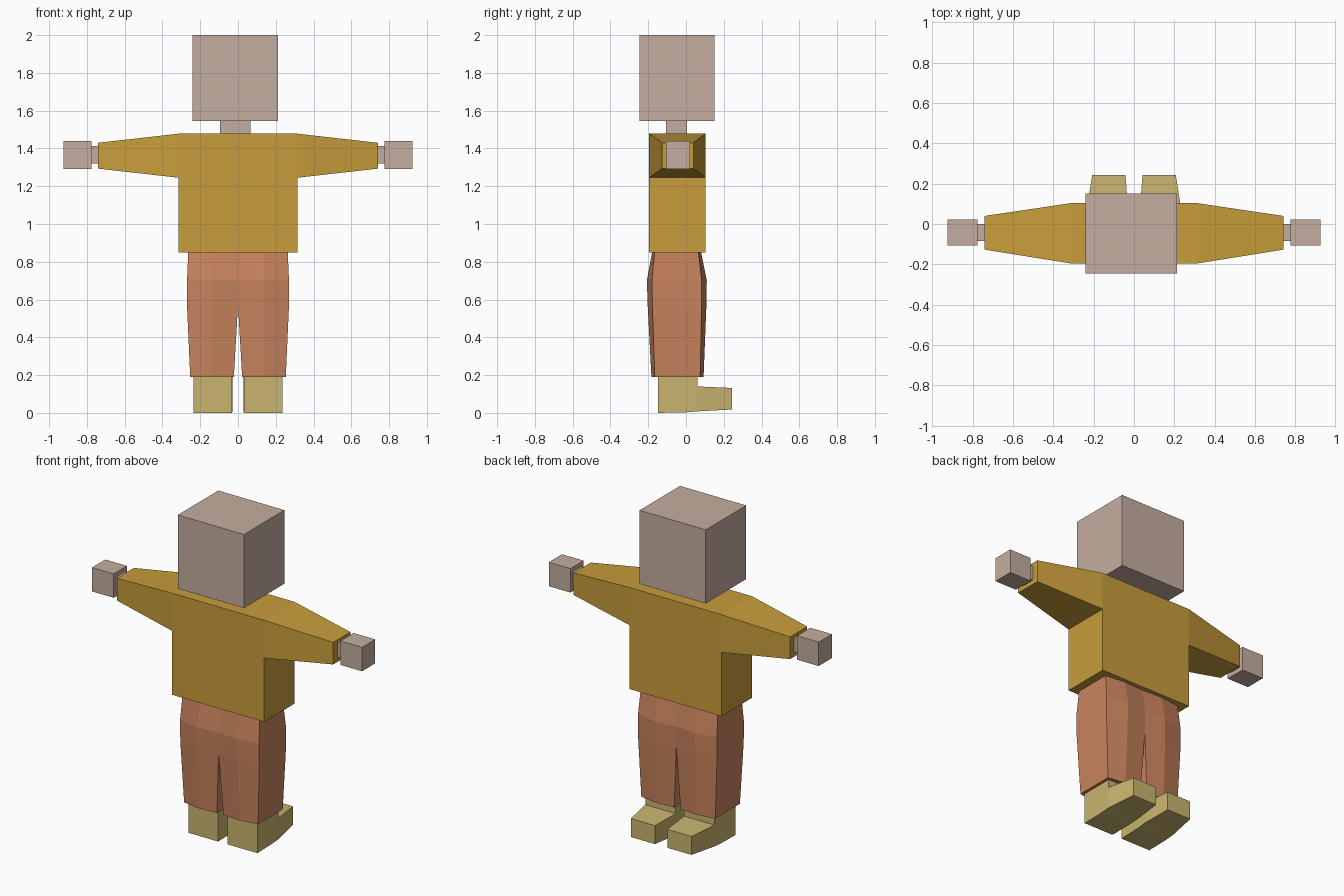
import bpy, bmesh

if "Cube" in bpy.data.objects:
    bpy.data.objects.remove(bpy.data.objects["Cube"])


def material(name, rgb):
    m = bpy.data.materials.new(name)
    m.diffuse_color = (*rgb, 1)
    m.use_nodes = True
    m.node_tree.nodes["Principled BSDF"].inputs["Base Color"].default_value = m.diffuse_color
    return m


SKIN = material("skin", (0.56, 0.42, 0.35))
WOOL = material("wool", (0.58, 0.34, 0.045))
CLOTH = material("cloth", (0.58, 0.23, 0.11))
LEATHER = material("leather", (0.58, 0.46, 0.16))


def finish(name, bm, mat):
    bmesh.ops.recalc_face_normals(bm, faces=bm.faces)
    me = bpy.data.meshes.new(name)
    bm.to_mesh(me)
    bm.free()
    me.materials.append(mat)
    ob = bpy.data.objects.new(name, me)
    bpy.context.collection.objects.link(ob)
    return ob


def box_bm(lo, hi):
    bm = bmesh.new()
    bmesh.ops.create_cube(bm, size=1)
    for v in bm.verts:
        v.co = [hi[i] if v.co[i] > 0 else lo[i] for i in range(3)]
    return bm


def box(name, lo, hi, mat):
    return finish(name, box_bm(lo, hi), mat)


def loft(name, rings, mat):
    bm = bmesh.new()
    loops = [[bm.verts.new(p) for p in ring] for ring in rings]
    n = len(rings[0])
    for a, b in zip(loops, loops[1:]):
        for i in range(n):
            j = (i + 1) % n
            bm.faces.new((a[i], a[j], b[j], b[i]))
    bm.faces.new(loops[0])
    bm.faces.new(loops[-1])
    return finish(name, bm, mat)


def mirror(ob):
    ob.modifiers.new("mirror", 'MIRROR').use_mirror_merge = False


# head and neck
box("head", (-0.24, -0.245, 1.545), (0.212, 0.15, 2.0), SKIN)
box("neck", (-0.095, -0.105, 1.45), (0.065, 0.005, 1.56), SKIN)

# sweater: a block split at the armpit, with the upper side faces drawn out as sleeves
bm = box_bm((-0.315, -0.195, 0.85), (0.315, 0.103, 1.478))
bmesh.ops.bisect_plane(bm, geom=bm.verts[:] + bm.edges[:] + bm.faces[:],
                       plane_co=(0, 0, 1.245), plane_no=(0, 0, 1))
bm.normal_update()
sides = [f for f in bm.faces if abs(f.normal.x) > 0.9 and f.calc_center_median().z > 1.245]
for face in bmesh.ops.extrude_discrete_faces(bm, faces=sides)["faces"]:
    c = face.calc_center_median()
    for v in face.verts:
        v.co = (0.74 if c.x > 0 else -0.74,
                0.04 if v.co.y > c.y else -0.127,
                1.43 if v.co.z > c.z else 1.293)
finish("sweater", bm, WOOL)

# wrists and hands
mirror(box("wrist", (0.72, -0.083, 1.32), (0.79, 0.0, 1.412), SKIN))
mirror(box("hand", (0.775, -0.107, 1.292), (0.923, 0.022, 1.44), SKIN))

# trousers: each leg lofted through six-sided rings
# z, inner x, middle x, outer x, outer front y, outer back y, bulge
leg_sections = [
    (0.19, 0.022, 0.14, 0.253, -0.165, 0.075, 0.018),
    (0.57, 0.0, 0.137, 0.270, -0.178, 0.083, 0.025),
    (0.70, 0.0, 0.135, 0.270, -0.180, 0.083, 0.027),
    (0.86, 0.0, 0.133, 0.263, -0.165, 0.065, 0.013),
]
mirror(loft("trouser_leg", [
    [(xi, yf - b * 0.5, z), (xm, yf - b, z), (xo, yf, z),
     (xo, yb, z), (xm, yb + b, z), (xi, yb + b * 0.5, z)]
    for z, xi, xm, xo, yf, yb, b in leg_sections], CLOTH))

# shoes: ankle block with the toe narrowing forward
# y, inner x, outer x, bottom z, top z
shoe_sections = [
    (-0.148, 0.033, 0.236, 0.0, 0.20),
    (0.0, 0.031, 0.236, 0.003, 0.20),
    (0.06, 0.029, 0.236, 0.008, 0.20),
    (0.0601, 0.029, 0.236, 0.008, 0.14),
    (0.243, 0.042, 0.207, 0.018, 0.132),
]
mirror(loft("shoe", [
    [(xi, y, zb), (xo, y, zb), (xo, y, zt), (xi, y, zt)]
    for y, xi, xo, zb, zt in shoe_sections], LEATHER))
